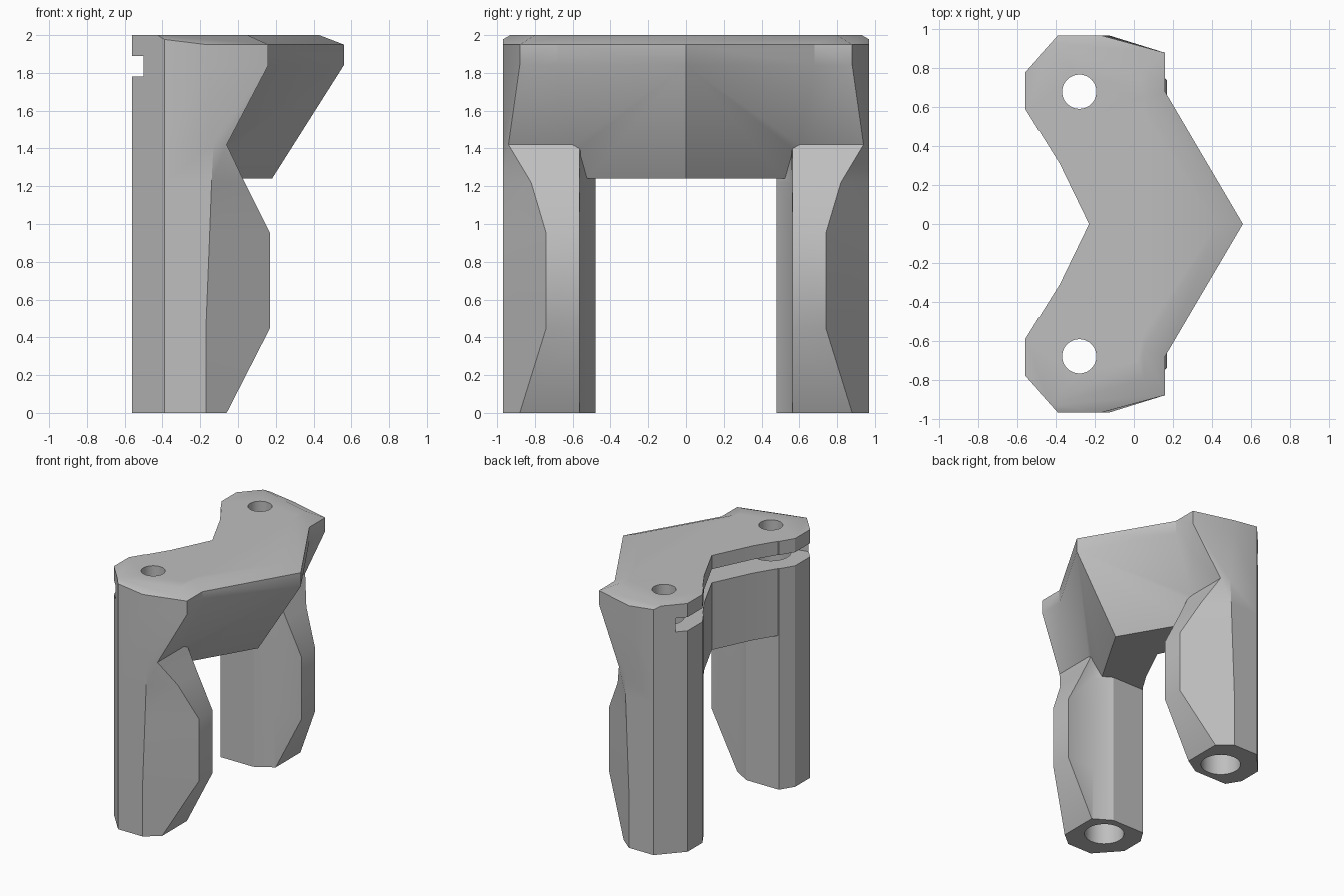
import bpy
import bmesh
from math import radians
from mathutils import Vector

if "Cube" in bpy.data.objects:
    bpy.data.objects.remove(bpy.data.objects["Cube"], do_unlink=True)

grey = bpy.data.materials.new("plain grey")
grey.use_nodes = True
grey.diffuse_color = (0.52, 0.52, 0.52, 1)
grey.node_tree.nodes["Principled BSDF"].inputs["Base Color"].default_value = grey.diffuse_color


def make_object(name, bm):
    bmesh.ops.recalc_face_normals(bm, faces=bm.faces[:])
    mesh = bpy.data.meshes.new(name)
    bm.to_mesh(mesh)
    bm.free()
    mesh.materials.append(grey)
    obj = bpy.data.objects.new(name, mesh)
    bpy.context.collection.objects.link(obj)
    return obj


def loft(rings):
    """Closed solid through rings of equal point count."""
    bm = bmesh.new()
    loops = [[bm.verts.new(p) for p in ring] for ring in rings]
    n = len(loops[0])
    for low, high in zip(loops, loops[1:]):
        for i in range(n):
            j = (i + 1) % n
            bm.faces.new((low[i], low[j], high[j], high[i]))
    bm.faces.new(loops[0][::-1])
    bm.faces.new(loops[-1])
    bmesh.ops.recalc_face_normals(bm, faces=bm.faces[:])
    return bm


def chamfer(bm, a, b, c):
    """Cut away everything above the plane through three points."""
    a, b, c = Vector(a), Vector(b), Vector(c)
    normal = (b - a).cross(c - a)
    if normal.z < 0:
        normal.negate()
    cut = bmesh.ops.bisect_plane(bm, geom=bm.verts[:] + bm.edges[:] + bm.faces[:],
                                 plane_co=a, plane_no=normal, clear_outer=True)
    edges = [e for e in cut["geom_cut"] if isinstance(e, bmesh.types.BMEdge)]
    bmesh.ops.holes_fill(bm, edges=edges, sides=0)


# Leg levels: height, outer flat corner x, front x, front outer corner y
LEVELS = [(0, -0.17, -0.06, 0.88), (0.45, -0.17, 0.17, 0.74), (0.95, -0.15, 0.17, 0.74),
          (1.22, -0.14, 0.035, 0.82), (1.42, -0.13, -0.06, 0.94),
          (1.84, -0.17, 0.16, 0.88), (1.95, -0.17, 0.16, 0.88), (2.0, -0.17, 0.16, 0.88)]


def make_leg(name, s):
    rings = []
    for z, flat_x, front_x, front_y in LEVELS:
        plan = [(-0.56, 0.59), (-0.56, 0.78), (-0.39, 0.97), (flat_x, 0.97),
                (front_x, front_y), (front_x, 0.565), (-0.07, 0.559),
                (-0.2, 0.48), (-0.492, 0.48)]
        rings.append([(x, s * y, z) for x, y in plan])
    bm = loft(rings)
    chamfer(bm, (0.16, 0, 1.95), (0.16, s, 1.95), (0.05, 0, 2))
    chamfer(bm, (-0.17, s * 0.97, 1.95), (0.16, s * 0.88, 1.95), (0.05, s * 0.8, 2))
    return make_object(name, bm)


def make_bridge():
    rings = []
    for z, tip in [(1.24, 0.18), (1.84, 0.56), (1.95, 0.56), (2.0, 0.43)]:
        half = [(-0.38, 0.31), (-0.545, 0.576), (-0.4, 0.7), (tip - 0.588 * 0.7, 0.7)]
        plan = [(-0.23, 0)] + half + [(tip, 0)] + [(x, -y) for x, y in half[::-1]]
        rings.append([(x, y, z) for x, y in plan])
    return make_object("bracket_body", loft(rings))


def make_cylinder(name, y, radius, low, high):
    bm = bmesh.new()
    bmesh.ops.create_cone(bm, cap_ends=True, segments=48, radius1=radius,
                          radius2=radius, depth=high - low)
    bmesh.ops.translate(bm, verts=bm.verts[:], vec=(-0.28, y, (low + high) / 2))
    return make_object(name, bm)


def combine(body, other, operation):
    other.hide_render = True
    mod = body.modifiers.new(operation.lower(), "BOOLEAN")
    mod.operation = operation
    mod.solver = "EXACT"
    mod.object = other
    bpy.context.view_layer.objects.active = body
    bpy.ops.object.modifier_apply(modifier=mod.name)
    bpy.data.objects.remove(other, do_unlink=True)


# Angled bridge joined to both legs
body = make_bridge()
for side, s in (("left", 1), ("right", -1)):
    combine(body, make_leg(side + "_leg", s), "UNION")

# Slot open to the back, below the top plate
slot_plan = [(-1, 0.97), (-0.1, 0.75), (0.1, 0), (-0.1, -0.75), (-1, -0.97)]
slot = make_object("slot_cutter", loft([[(x, y, z) for x, y in slot_plan]
                                        for z in (1.78, 1.89)]))
combine(body, slot, "DIFFERENCE")

# Wide bores in the legs and narrow holes in the top plate
for y in (0.68, -0.68):
    combine(body, make_cylinder("leg_bore", y, 0.148, -0.1, 1.81), "DIFFERENCE")
    combine(body, make_cylinder("top_hole", y, 0.088, 1.85, 2.1), "DIFFERENCE")

for obj in bpy.context.selected_objects:
    obj.select_set(False)
body.select_set(True)
bpy.context.view_layer.objects.active = body
bpy.ops.object.shade_smooth_by_angle(angle=radians(30))
